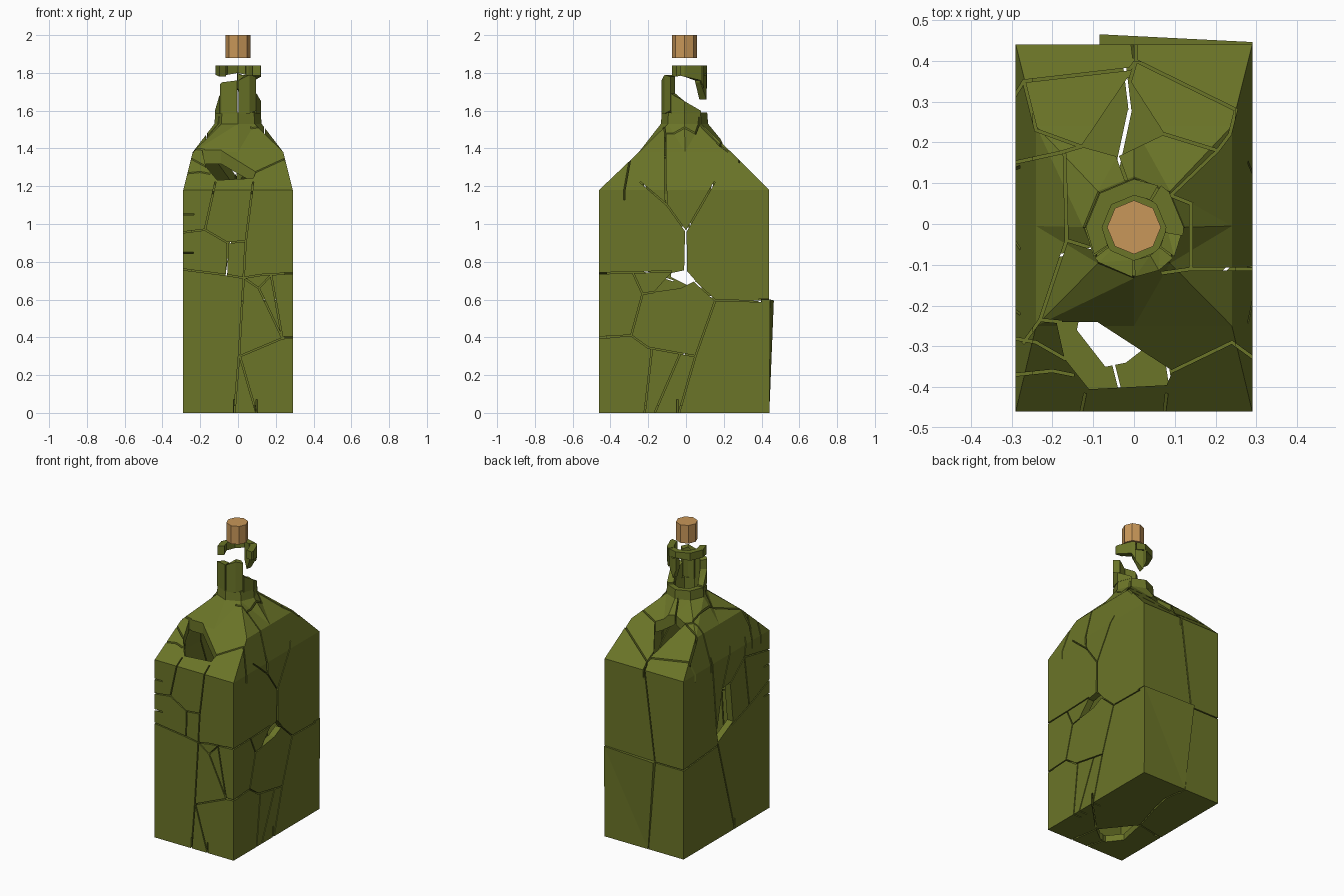
import bpy, bmesh
from math import cos, sin, radians
from mathutils import Vector


def material(name, rgb):
    m = bpy.data.materials.new(name)
    m.diffuse_color = (*rgb, 1)
    return m


GLASS = material("olive_glass", (0.147, 0.178, 0.021))
CORK = material("cork_tan", (0.58, 0.31, 0.10))


def loft(bm, rings, cap=True, closed=False):
    vs = [[bm.verts.new(p) for p in r] for r in rings]
    pairs = list(zip(vs, vs[1:])) + ([(vs[-1], vs[0])] if closed else [])
    for a, b in pairs:
        for i in range(len(a)):
            j = (i + 1) % len(a)
            bm.faces.new((a[i], a[j], b[j], b[i]))
    if cap:
        bm.faces.new(vs[0][::-1])
        bm.faces.new(vs[-1])


def finish(bm, name, mat):
    bmesh.ops.connect_verts_nonplanar(bm, angle_limit=0.01, faces=bm.faces[:])
    bmesh.ops.recalc_face_normals(bm, faces=bm.faces[:])
    me = bpy.data.meshes.new(name)
    bm.to_mesh(me)
    bm.free()
    ob = bpy.data.objects.new(name, me)
    bpy.context.collection.objects.link(ob)
    me.materials.append(mat)
    return ob


def rect(z, xh, y0, y1):
    ym = (y0 + y1) / 2
    return [(xh, ym, z), (xh, y1, z), (0, y1, z), (-xh, y1, z),
            (-xh, ym, z), (-xh, y0, z), (0, y0, z), (xh, y0, z)]


YC = -0.008


def octagon(z, r):
    return [(r * cos(radians(45 * k)), YC + r * sin(radians(45 * k)), z) for k in range(8)]


# hollow bottle body: outside going up, inside coming back down
bm = bmesh.new()
loft(bm, [rect(0, .29, -.46, .44), rect(1.18, .29, -.46, .44),
          rect(1.38, .24, -.25, .24), octagon(1.53, .125), octagon(1.59, .12),
          octagon(1.59, .082), octagon(1.51, .082), rect(1.345, .20, -.21, .20),
          rect(1.16, .247, -.417, .397), rect(.043, .247, -.417, .397)])
body = finish(bm, "cracked_bottle_body", GLASS)


# cracks and missing shards, cut straight through each wall
def cut(to3d, d0, d1, holes, cracks, width=.007):
    bm = bmesh.new()
    n = 0

    def prism(poly):
        nonlocal n
        n += 1
        e = n * .00013
        loft(bm, [[to3d(a, b, d) for a, b in poly] for d in (d0 - e, d1 + e)])
    for h in holes:
        prism(h)
    for c in cracks:
        for p, q in zip(c, c[1:]):
            p, q = Vector(p), Vector(q)
            t = (q - p).normalized()
            s = Vector((-t.y, t.x)) * width / 2
            p, q = p - t * .003, q + t * .003
            prism([p - s, q - s, q + s, p + s])
    cutter = finish(bm, "crack_cutter", GLASS)
    cutter.hide_render = True
    mod = body.modifiers.new("cracks", 'BOOLEAN')
    mod.operation, mod.solver, mod.object = 'DIFFERENCE', 'EXACT', cutter
    mod.use_self = True
    bpy.context.view_layer.objects.active = body
    bpy.ops.object.modifier_apply(modifier=mod.name)
    bpy.data.objects.remove(cutter)


# front wall (x, z)
cut(lambda a, b, d: (a, d, b), -.49, -.405, [], [
    [(-.295, .76), (-.06, .73), (.03, .715), (.12, .73), (.295, .74)],
    [(.08, 1.22), (.04, .9), (.03, .715), (.005, .3), (-.02, -.01)],
    [(-.295, .955), (-.175, .97), (-.12, 1.22)],
    [(-.175, .97), (-.055, .90), (.04, .91)],
    [(-.055, .90), (-.06, .73)],
    [(.03, .715), (.11, .66), (.175, .73), (.235, .395), (.295, .40)],
    [(.11, .66), (.235, .395), (.01, .30), (.10, -.01)]])

# right wall (y, z)
cut(lambda a, b, d: (d, a, b), .235, .32,
    [[(-.17, .64), (-.08, .74), (0, .757), (.05, .70), (-.03, .66)],
     [(-.01, .75), (.006, .75), (.003, .96), (-.005, .96)]], [
    [(-.465, .74), (-.28, .743), (-.08, .75)],
    [(0, .96), (-.10, 1.1), (-.24, 1.22)],
    [(0, .96), (.15, 1.22)],
    [(-.10, 1.1), (-.11, 1.24)],
    [(.04, .70), (.155, .595), (.445, .59)],
    [(.155, .595), (.05, .30), (-.04, -.01)],
    [(.05, .30), (-.20, .345), (-.29, .41), (-.465, .40)],
    [(-.29, .41), (-.23, .63), (-.17, .64)],
    [(-.23, .63), (-.28, .74)],
    [(-.18, .34), (-.22, -.01)],
    [(-.03, .315), (-.17, -.01)]])

# left wall (y, z)
cut(lambda a, b, d: (d, a, b), -.32, -.235,
    [[(.08, .64), (.09, .72), (.03, .98), (-.05, .99), (-.08, .72)]], [
    [(.445, .59), (.08, .62)],
    [(-.07, .70), (-.25, .76), (-.465, .85)],
    [(.08, .63), (-.10, -.01)],
    [(.03, .98), (-.06, 1.22)],
    [(-.05, .98), (-.20, 1.1), (-.465, 1.05)],
    [(-.20, 1.1), (-.25, .76)],
    [(-.20, 1.1), (-.22, 1.22)],
    [(.09, .72), (.14, 1.22)]])

# back wall (x, z)
cut(lambda a, b, d: (a, d, b), .385, .47, [], [
    [(0, 1.21), (-.08, .59), (-.03, -.01)],
    [(.295, .60), (-.08, .59), (-.295, .59)]])

# shoulders (x, y)
cut(lambda a, b, d: (a, b, d), 1.13, 1.565,
    [[(-.015, .36), (-.13, .19), (-.04, .165), (.075, .22)],
     [(-.19, -.24), (-.09, -.24), (.095, -.36), (.08, -.395), (-.11, -.405), (-.17, -.33)]], [
    [(-.295, .15), (-.18, .175), (-.13, .19)],
    [(-.295, .31), (-.27, .35), (-.01, .38), (.005, .40), (.005, .445)],
    [(-.27, .35), (-.24, .23), (-.13, .19)],
    [(-.01, .35), (.005, .40), (.25, .28), (.235, .22), (.205, .18), (.075, .22)],
    [(.205, .18), (.09, .07)],
    [(-.04, .165), (-.02, .11)],
    [(.09, .07), (.14, .05), (.14, -.11), (.295, -.11)],
    [(.14, -.11), (.07, -.12)],
    [(-.17, .17), (-.165, -.04), (-.10, -.06)],
    [(-.165, -.04), (-.23, -.235), (-.27, -.29)],
    [(-.295, -.28), (-.24, -.29), (-.17, -.33)],
    [(-.23, -.235), (-.18, -.24)],
    [(-.295, -.37), (-.20, -.36), (-.15, -.37)],
    [(.095, -.36), (.24, -.29), (.295, -.33)]])

# base (x, y)
cut(lambda a, b, d: (a, b, d), -.03, .07,
    [[(.07, -.27), (-.02, -.34), (-.07, -.35), (-.14, -.26), (-.10, -.06)],
     [(-.045, .14), (-.035, .14), (-.005, .28), (-.015, .28)]], [
    [(.295, -.04), (.07, -.27), (.10, -.465)],
    [(-.03, .445), (-.01, .28)],
    [(-.04, .14), (-.10, -.06), (-.295, -.10)],
    [(-.02, -.465), (-.05, -.345)]])

# lower back panel, sprung slightly outward
bm = bmesh.new()
loft(bm, [[(-.085, .465, .595), (.29, .446, .60), (.29, .441, 0), (-.03, .441, 0)],
          [(-.085, .42, .595), (.29, .40, .60), (.29, .40, .0), (-.03, .40, 0)]])
finish(bm, "loose_back_panel", GLASS)


# curved neck fragments: (angle, low z, high z) stations swept round the neck
def arc_piece(name, ri, ro, stations):
    bm = bmesh.new()
    rings = []
    for a, z0, z1 in stations:
        c, s = cos(radians(a)), sin(radians(a))
        rings.append([(r * c, YC + r * s, z) for r, z in
                      ((ri, z0), (ro, z0), (ro, z1), (ri, z1))])
    loft(bm, rings)
    finish(bm, name, GLASS)


arc_piece("neck_front_left", .08, .122, [(218, 1.585, 1.74), (225, 1.585, 1.75), (268, 1.585, 1.76)])
arc_piece("neck_front_right", .08, .122, [(271, 1.585, 1.76), (300, 1.585, 1.79), (322, 1.60, 1.78)])
arc_piece("neck_side_right", .08, .122, [(324, 1.585, 1.69), (360, 1.585, 1.65), (405, 1.585, 1.60)])
arc_piece("neck_side_left", .08, .122, [(180, 1.585, 1.60), (216, 1.585, 1.68)])
arc_piece("lip_back", .078, .118, [(60, 1.79, 1.84), (90, 1.80, 1.84), (135, 1.79, 1.84),
                                   (180, 1.79, 1.84), (214, 1.78, 1.84)])
arc_piece("lip_right", .078, .122, [(-10, 1.785, 1.84), (0, 1.78, 1.84), (45, 1.76, 1.84), (57, 1.72, 1.84)])
arc_piece("hanging_neck_shard", .08, .118, [(45, 1.75, 1.79), (80, 1.66, 1.79), (92, 1.72, 1.80)])

# cork floating above the neck
bm = bmesh.new()
loft(bm, [octagon(1.88, .066), octagon(2.0, .066)])
finish(bm, "cork", CORK)
